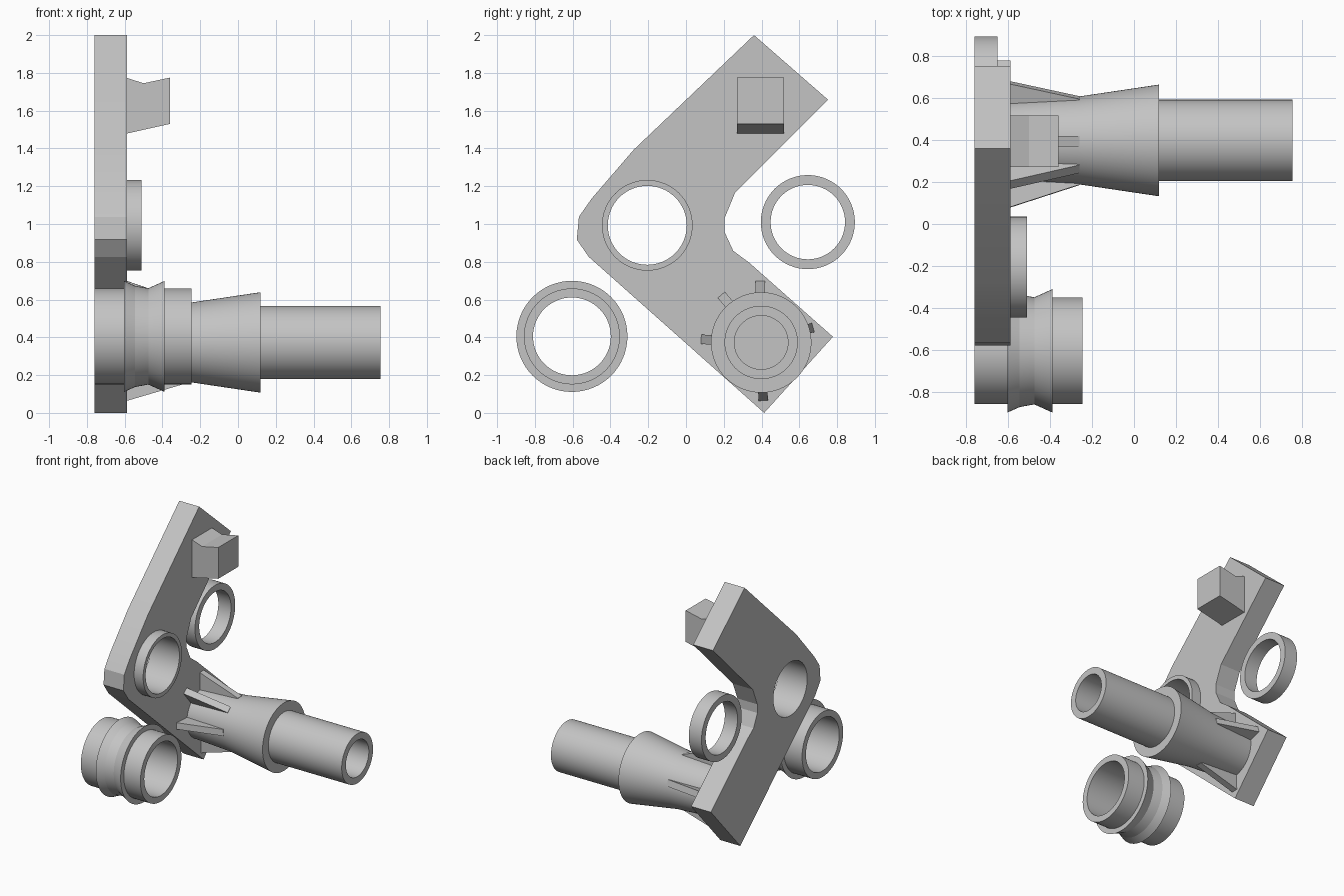
import bpy, bmesh
from math import sin, cos, pi, radians
from mathutils import Matrix

cube = bpy.data.objects.get("Cube")
if cube:
    bpy.data.objects.remove(cube)

GREY = (0.55, 0.55, 0.55, 1)
grey = bpy.data.materials.new("plain grey")
grey.use_nodes = True
grey.diffuse_color = GREY
grey.node_tree.nodes["Principled BSDF"].inputs["Base Color"].default_value = GREY

BACK, FACE = -0.76, -0.588   # plate thickness along x


def finish(name, bm):
    bmesh.ops.recalc_face_normals(bm, faces=bm.faces)
    mesh = bpy.data.meshes.new(name)
    bm.to_mesh(mesh)
    bm.free()
    ob = bpy.data.objects.new(name, mesh)
    bpy.context.collection.objects.link(ob)
    mesh.materials.append(grey)
    return ob


def select(ob):
    bpy.ops.object.select_all(action='DESELECT')
    ob.select_set(True)
    bpy.context.view_layer.objects.active = ob


def lathe(name, centre, profile, sides=64):
    """Turn a closed (x, radius) outline around an x-parallel axis."""
    bm = bmesh.new()
    cy, cz = centre
    rings = []
    for i in range(sides):
        a = 2 * pi * i / sides
        rings.append([bm.verts.new((x, cy + r * cos(a), cz + r * sin(a)))
                      for x, r in profile])
    n = len(profile)
    for i in range(sides):
        a, b = rings[i], rings[(i + 1) % sides]
        for j in range(n):
            k = (j + 1) % n
            bm.faces.new((a[j], a[k], b[k], b[j]))
    ob = finish(name, bm)
    select(ob)
    bpy.ops.object.shade_smooth_by_angle(angle=radians(12))
    return ob


def ring(name, centre, x0, x1, inner, outer):
    return lathe(name, centre, [(x0, inner), (x0, outer), (x1, outer), (x1, inner)])


def prism(name, outline, width, matrix):
    """Extrude an (x, z) outline symmetrically along y, then place it."""
    bm = bmesh.new()
    face = bm.faces.new([bm.verts.new((x, -width / 2, z)) for x, z in outline])
    res = bmesh.ops.extrude_face_region(bm, geom=[face])
    moved = [v for v in res["geom"] if isinstance(v, bmesh.types.BMVert)]
    bmesh.ops.translate(bm, verts=moved, vec=(0, width, 0))
    bm.transform(matrix)
    return finish(name, bm)


# Bent arm plate with a round bore, drawn as a filled profile in the yz plane
HUB = (-0.205, 0.993)
BORE = 0.209
arm = [(0.36, 2.0), (0.752, 1.658), (0.26, 1.166), (0.203, 1.028), (0.203, 0.96),
       (0.25, 0.858), (0.335, 0.795), (0.778, 0.403), (0.414, 0.0), (-0.515, 0.826),
       (-0.578, 0.917), (-0.567, 1.038), (-0.5, 1.134), (-0.277, 1.393)]
hole = [(HUB[0] + BORE * cos(2 * pi * i / 64), HUB[1] + BORE * sin(2 * pi * i / 64))
        for i in range(64)]
curve = bpy.data.curves.new("arm_plate", 'CURVE')
curve.dimensions = '2D'
curve.fill_mode = 'BOTH'
curve.extrude = (FACE - BACK) / 2
for loop in (arm, hole):
    spline = curve.splines.new('POLY')
    spline.points.add(len(loop) - 1)
    for p, (y, z) in zip(spline.points, loop):
        p.co = (y, z, 0, 1)
    spline.use_cyclic_u = True
curve.materials.append(grey)
plate = bpy.data.objects.new("arm_plate", curve)
bpy.context.collection.objects.link(plate)
plate.location.x = (FACE + BACK) / 2
plate.rotation_euler = (pi / 2, 0, pi / 2)
select(plate)
bpy.ops.object.convert(target='MESH')
bpy.ops.object.shade_smooth_by_angle(angle=radians(8))

# Raised lip around the bore, and the separate spacer ring
ring("bore_lip", HUB, FACE - 0.005, -0.51, BORE, 0.24)
ring("spacer_ring", (0.645, 1.01), BACK, -0.65, 0.197, 0.249)

# Separate grooved collar
lathe("grooved_collar", (-0.604, 0.405),
      [(BACK, 0.206), (BACK, 0.254), (-0.603, 0.254), (-0.603, 0.294),
       (-0.545, 0.268), (-0.475, 0.255), (-0.388, 0.294), (-0.388, 0.254),
       (-0.245, 0.254), (-0.245, 0.206)])

# Hollow handle: flared sleeve, then a straight grip tube
AXLE = (0.398, 0.373)
lathe("handle", AXLE,
      [(FACE - 0.005, 0.142), (FACE - 0.005, 0.191), (-0.27, 0.208), (0.12, 0.266),
       (0.12, 0.194), (0.755, 0.194), (0.755, 0.142)])

# Tapered ribs bracing the handle against the plate
for i, (angle, reach) in enumerate([(16, 0.287), (91, 0.327), (130, 0.33),
                                    (177, 0.32), (272, 0.31)]):
    place = (Matrix.Translation((0, *AXLE))
             @ Matrix.Rotation(radians(angle - 90), 4, 'X'))
    prism(f"handle_rib_{i + 1}",
          [(FACE - 0.005, 0.16), (FACE - 0.005, reach), (-0.26, 0.212), (-0.26, 0.16)],
          0.05, place)

# Stop block with a notched top and sloping underside
prism("stop_block",
      [(FACE - 0.005, 1.478), (-0.36, 1.53), (-0.36, 1.775), (-0.5, 1.745),
       (FACE - 0.005, 1.775)],
      0.247, Matrix.Translation((0, 0.394, 0)))
